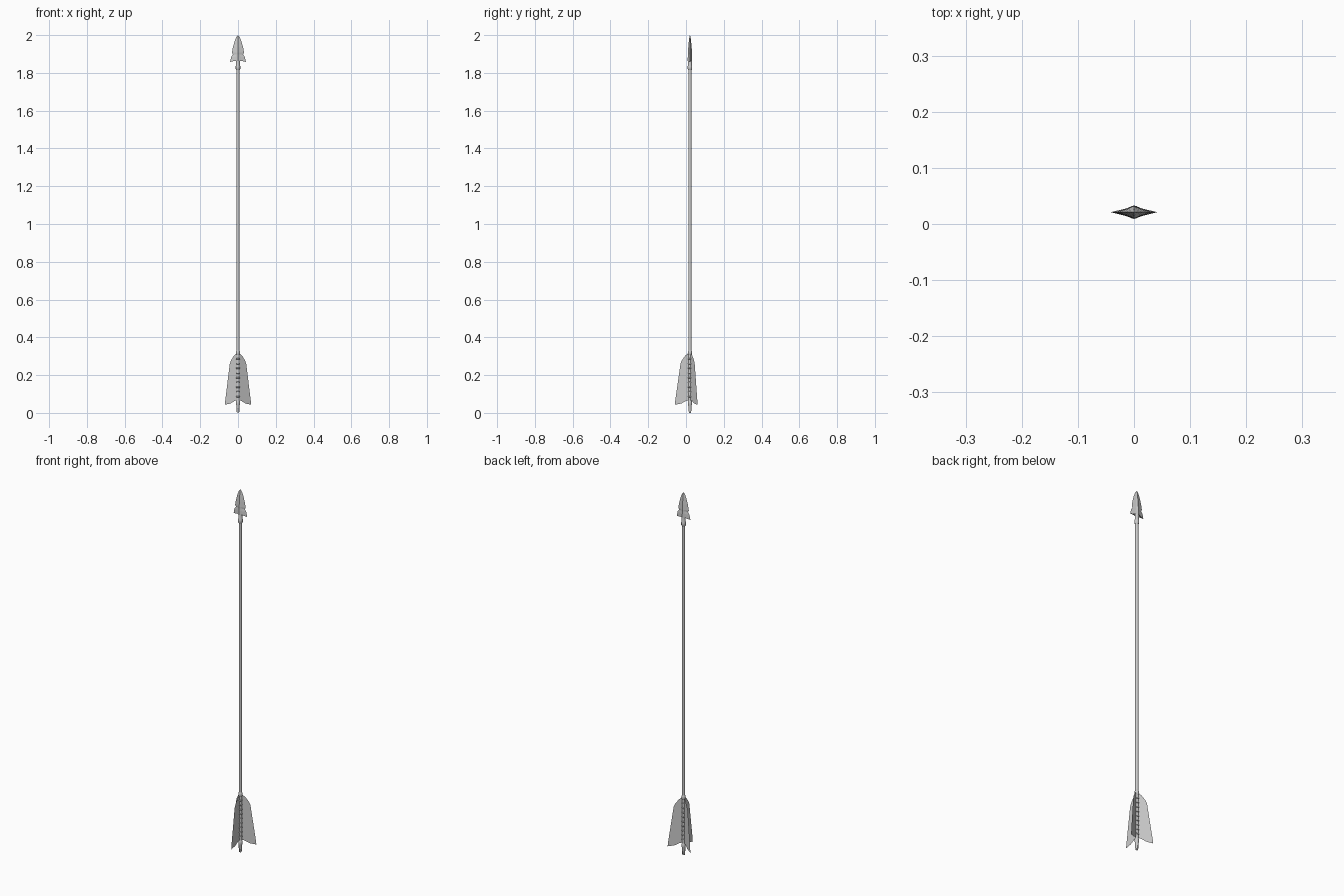
import bpy, bmesh
from math import sin, cos, pi, radians

if "Cube" in bpy.data.objects:
    bpy.data.objects.remove(bpy.data.objects["Cube"])

AXIS_Y = 0.021  # the shaft sits behind centre because of the three-way fletching


def make(name, verts, faces, smooth=False):
    me = bpy.data.meshes.new(name)
    me.from_pydata(verts, [], faces)
    bm = bmesh.new()
    bm.from_mesh(me)
    bmesh.ops.recalc_face_normals(bm, faces=bm.faces)
    bm.to_mesh(me)
    bm.free()
    ob = bpy.data.objects.new(name, me)
    ob.location.y = AXIS_Y
    bpy.context.collection.objects.link(ob)
    if smooth:
        bpy.ops.object.select_all(action='DESELECT')
        ob.select_set(True)
        bpy.context.view_layer.objects.active = ob
        bpy.ops.object.shade_smooth_by_angle(angle=radians(40))
    return ob


def loft(name, rings, smooth=False):
    n = len(rings[0])
    verts = [p for r in rings for p in r]
    faces = [(k*n + i, k*n + (i+1) % n, (k+1)*n + (i+1) % n, (k+1)*n + i)
             for k in range(len(rings)-1) for i in range(n)]
    faces += [tuple(range(n)), tuple(range(len(verts)-n, len(verts)))]
    return make(name, verts, faces, smooth)


def lathe(name, profile, n=12):
    return loft(name, [[(r*cos(2*pi*i/n), r*sin(2*pi*i/n), z) for i in range(n)]
                       for r, z in profile], True)


# Shaft, socket and front collar of the fletching
lathe("shaft", [(0.008, 0.03), (0.008, 1.86)])
lathe("head_socket", [(0.009, 1.815), (0.012, 1.82), (0.012, 1.835),
                      (0.010, 1.84), (0.010, 1.89)])
lathe("fletching_collar", [(0.008, 0.306), (0.0105, 0.31), (0.0105, 0.325), (0.008, 0.33)])

# Nock with a string slot
nock = lathe("nock", [(0.006, 0.0), (0.008, 0.012), (0.009, 0.04), (0.0105, 0.045),
                      (0.0105, 0.06), (0.008, 0.065)])
bpy.ops.mesh.primitive_cube_add(size=1, location=(0, AXIS_Y, 0))
slot = bpy.context.object
slot.name = "slot_cutter"
slot.scale = (0.005, 0.06, 0.04)
slot.hide_render = True
slot.hide_set(True)
cut = nock.modifiers.new("slot", 'BOOLEAN')
cut.object = slot
cut.operation = 'DIFFERENCE'

# Arrowhead: thin blade with a raised central ridge and barbs (half width, half thickness, z)
sections = [(0.010, 0.008, 1.868), (0.0415, 0.012, 1.858), (0.036, 0.0117, 1.885),
            (0.027, 0.0113, 1.898), (0.032, 0.011, 1.907), (0.027, 0.009, 1.935),
            (0.018, 0.006, 1.968), (0.009, 0.003, 1.99), (0.0005, 0.0005, 2.0)]
rings = []
for w, t, z in sections:
    half = [(w, 0), (0.35*w, 0.55*t), (0, t), (-0.35*w, 0.55*t)]
    zin = z + (0.006 if z == 1.858 else 0)  # barbs hang lower than the middle
    rings.append([(s*x, s*y, z if y == 0 else zin) for s in (1, -1) for x, y in half])
loft("arrowhead", rings)

# Three feather vanes, single sheets (radius, z)
outline = [(0.007, 0.066), (0.02, 0.064), (0.045, 0.05), (0.08, 0.043), (0.079, 0.058),
           (0.05, 0.262), (0.043, 0.278), (0.025, 0.303), (0.007, 0.318)]
for k in range(3):
    a = radians(-90 + 120*k)
    make(f"vane_{k+1}", [(r*cos(a), r*sin(a), z) for r, z in outline],
         [tuple(range(len(outline)))])

# Thread binding wrapped around the vane roots
for k in range(9):
    z = 0.082 + 0.025*k
    lathe(f"binding_{k+1}", [(0.008, z), (0.0105, z+0.002), (0.0105, z+0.006), (0.008, z+0.008)])
